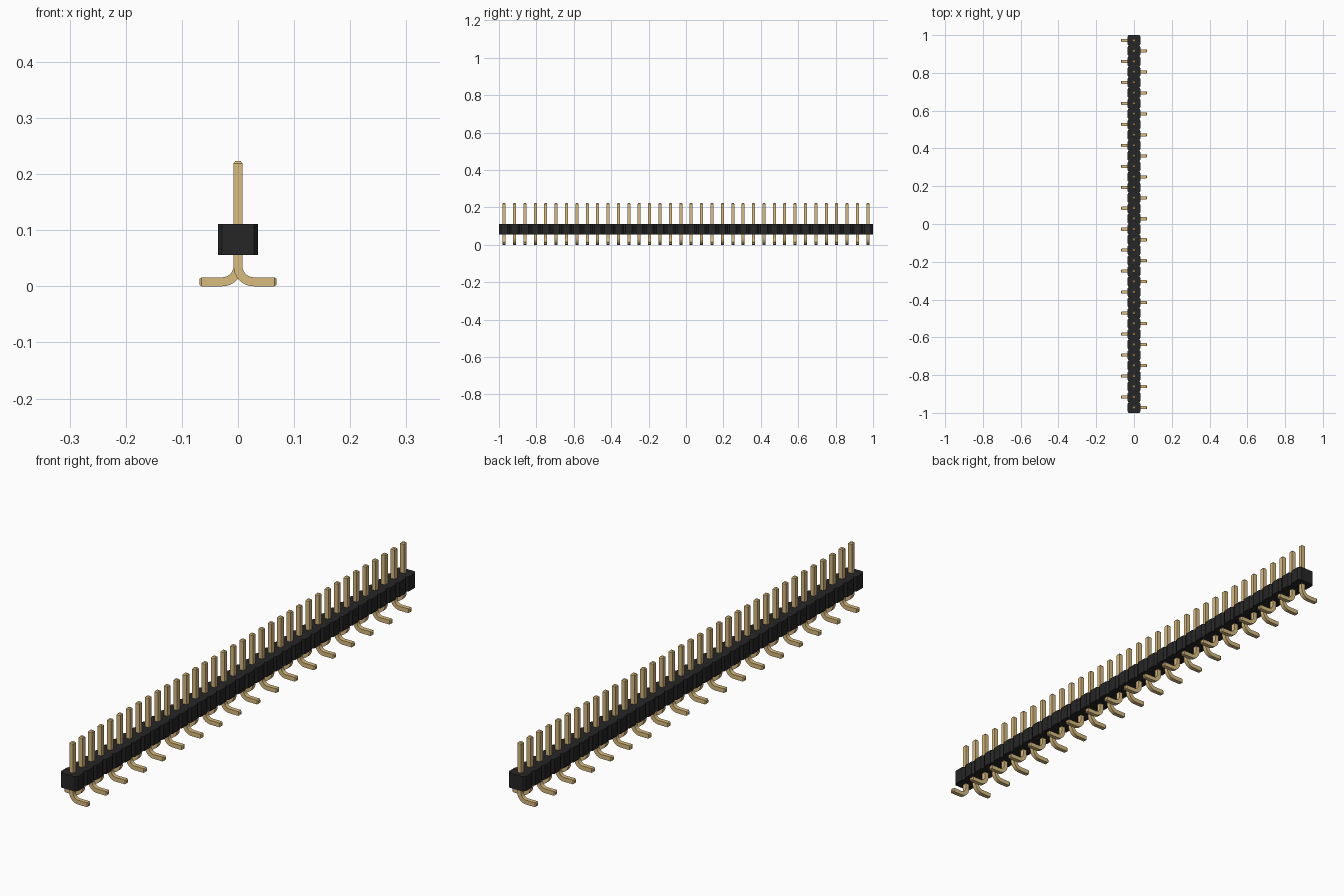
import bpy, bmesh, math
from mathutils import Vector

if "Cube" in bpy.data.objects:
    bpy.data.objects.remove(bpy.data.objects["Cube"])

COUNT = 36
PITCH = 2 / COUNT
HALF = 0.008              # half thickness of a pin
BEND = 0.028              # bend radius at the pin centreline
FOOT, TOP = 0.069, 0.223
TAPER, NARROW = 0.004, 0.6
BODY_X, BODY_LOW, BODY_HIGH = 0.0355, 0.056, 0.111
NOTCH_X, NOTCH_Y = 0.007, 0.01


def material(name, colour):
    mat = bpy.data.materials.new(name)
    mat.use_nodes = True
    mat.diffuse_color = (*colour, 1)
    mat.node_tree.nodes["Principled BSDF"].inputs["Base Color"].default_value = (*colour, 1)
    return mat


def mesh_from(bm, name, mat):
    bmesh.ops.recalc_face_normals(bm, faces=bm.faces)
    mesh = bpy.data.meshes.new(name)
    bm.to_mesh(mesh)
    bm.free()
    mesh.materials.append(mat)
    return mesh


def add(name, mesh):
    obj = bpy.data.objects.new(name, mesh)
    bpy.context.collection.objects.link(obj)
    return obj


black = material("black plastic", (0.02, 0.019, 0.019))
gold = material("gold metal", (0.70, 0.50, 0.21))

# Plastic strip: notched outline extruded upwards
edge = []
for i in range(COUNT):
    y = -1 + i * PITCH
    edge += [(BODY_X - NOTCH_X, y), (BODY_X, y + NOTCH_Y), (BODY_X, y + PITCH - NOTCH_Y)]
edge.append((BODY_X - NOTCH_X, 1))
outline = edge + [(-x, y) for x, y in reversed(edge)]
bm = bmesh.new()
base = bm.faces.new([bm.verts.new((x, y, BODY_LOW)) for x, y in outline])
lid = bmesh.ops.extrude_face_region(bm, geom=[base])["geom"]
bmesh.ops.translate(bm, vec=(0, 0, BODY_HIGH - BODY_LOW),
                    verts=[v for v in lid if isinstance(v, bmesh.types.BMVert)])
add("plastic_strip", mesh_from(bm, "plastic_strip", black))

# Bent pin: square section swept down, round the bend and out along the foot
sections = [(Vector((0, 0, TOP)), 0, NARROW), (Vector((0, 0, TOP - TAPER)), 0, 1)]
centre = Vector((BEND, 0, HALF + BEND))
for i in range(9):
    a = math.radians(90) * i / 8
    sections.append((centre - BEND * Vector((math.cos(a), 0, math.sin(a))), a, 1))
right_angle = math.radians(90)
sections += [(Vector((FOOT - TAPER, 0, HALF)), right_angle, 1),
             (Vector((FOOT, 0, HALF)), right_angle, NARROW)]
bm = bmesh.new()
rings = []
for point, a, scale in sections:
    side = Vector((math.cos(a), 0, math.sin(a)))
    h = HALF * scale
    rings.append([bm.verts.new(point + side * h * u + Vector((0, h * v, 0)))
                  for u, v in ((-1, -1), (1, -1), (1, 1), (-1, 1))])
for lower, upper in zip(rings, rings[1:]):
    for k in range(4):
        n = (k + 1) % 4
        bm.faces.new((lower[k], lower[n], upper[n], upper[k]))
bm.faces.new(rings[0])
bm.faces.new(rings[-1])
pin_mesh = mesh_from(bm, "pin", gold)

# Row of pins with feet alternating between the two sides
for i in range(COUNT):
    pin = add(f"pin_{i + 1}", pin_mesh)
    pin.location.y = -1 + (i + 0.5) * PITCH
    pin.rotation_euler.z = math.pi * (i % 2)
    if i == 0:
        bpy.context.view_layer.objects.active = pin
        pin.select_set(True)
        bpy.ops.object.shade_smooth_by_angle(angle=math.radians(30))
        pin.select_set(False)
